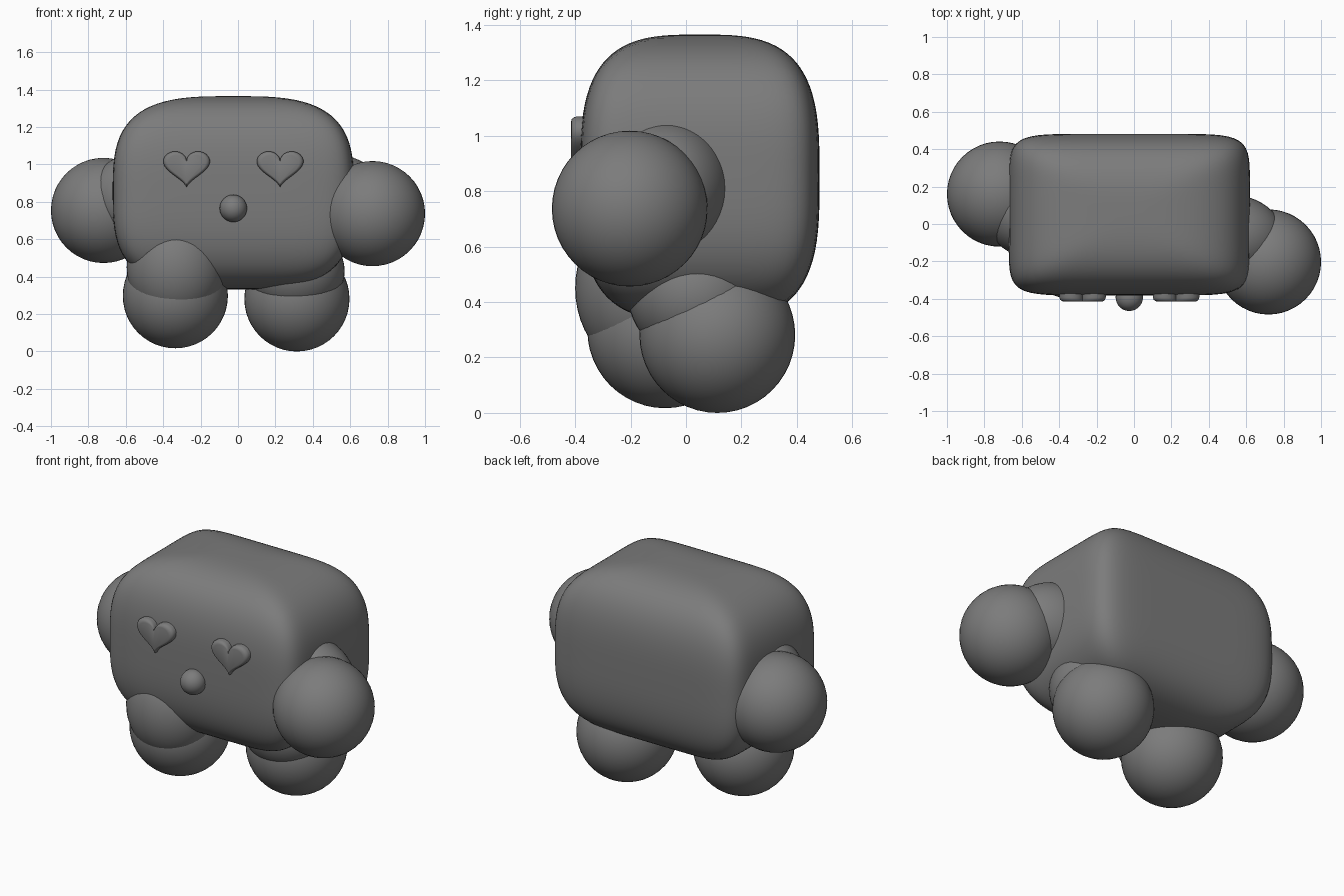
import bpy, bmesh
from math import sin, cos, pi, copysign
from mathutils import Vector

old = bpy.data.objects.get("Cube")
if old:
    bpy.data.objects.remove(old, do_unlink=True)

grey = bpy.data.materials.new("dark grey")
grey.use_nodes = True
grey.diffuse_color = (0.2, 0.2, 0.2, 1)
grey.node_tree.nodes["Principled BSDF"].inputs["Base Color"].default_value = (0.2, 0.2, 0.2, 1)


def finish(bm, name, loc):
    bmesh.ops.recalc_face_normals(bm, faces=bm.faces)
    mesh = bpy.data.meshes.new(name)
    bm.to_mesh(mesh)
    bm.free()
    mesh.materials.append(grey)
    obj = bpy.data.objects.new(name, mesh)
    obj.location = loc
    bpy.context.collection.objects.link(obj)
    bpy.ops.object.select_all(action='DESELECT')
    obj.select_set(True)
    bpy.context.view_layer.objects.active = obj
    bpy.ops.object.shade_smooth_by_angle(angle=0.9)
    return obj


def ball(name, loc, radii):
    bm = bmesh.new()
    bmesh.ops.create_uvsphere(bm, u_segments=48, v_segments=24, radius=1)
    bmesh.ops.scale(bm, vec=radii, verts=bm.verts)
    return finish(bm, name, loc)


def body(loc, half, side_power=7.5, top_power=3.2):
    # Cube grid pushed out to a bulging pillow with tight upright edges
    bm = bmesh.new()
    bmesh.ops.create_cube(bm, size=2)
    bmesh.ops.subdivide_edges(bm, edges=bm.edges[:], cuts=23, use_grid_fill=True)
    for v in bm.verts:
        p = Vector([copysign(abs(c) ** 0.9, c) for c in v.co])
        ring = abs(p.x) ** side_power + abs(p.y) ** side_power
        size = (ring ** (top_power / side_power) + abs(p.z) ** top_power) ** (1 / top_power)
        p /= size
        v.co = [a * b for a, b in zip(p, half)]
    return finish(bm, "body", loc)


def heart(name, loc, width, height, depth, count=48):
    # Stacked heart outlines, shrinking toward the front for a soft rim
    bm = bmesh.new()
    rings = []
    for scale, y in ((1, 0), (1, 0.6), (0.97, 0.8), (0.9, 0.95), (0.8, 1)):
        ring = []
        for i in range(count):
            t = 2 * pi * (i + 0.5) / count
            x = sin(t) ** 3 / 2
            z = (13 * cos(t) - 5 * cos(2 * t) - 2 * cos(3 * t) - cos(4 * t) + 2.5) / 29
            ring.append(bm.verts.new((x * width * scale, -y * depth, z * height * scale)))
        rings.append(ring)
    for a, b in zip(rings, rings[1:]):
        for i in range(count):
            j = (i + 1) % count
            bm.faces.new((a[i], a[j], b[j], b[i]))
    bm.faces.new(rings[0])
    bm.faces.new(rings[-1])
    return finish(bm, name, loc)


body((-0.025, 0.05, 0.848), (0.645, 0.432, 0.517))

# Face
heart("right_eye", (-0.275, -0.36, 0.973), 0.25, 0.195, 0.055)
heart("left_eye", (0.225, -0.36, 0.973), 0.25, 0.195, 0.055)
ball("nose", (-0.025, -0.392, 0.765), (0.073, 0.073, 0.073))

# Limbs: a short stub in the body with a round hand or foot on its end
R = 0.281
limbs = (
    ("left_hand", (0.719, -0.203, 0.737), "left_arm", (0.5, -0.07, 0.81), (0.3, 0.23, 0.245)),
    ("right_hand", (-0.719, 0.16, 0.754), "right_arm", (-0.5, 0.05, 0.82), (0.3, 0.24, 0.25)),
    ("left_foot", (0.315, 0.113, 0.281), "left_leg", (0.31, 0.04, 0.43), (0.26, 0.25, 0.24)),
    ("right_foot", (-0.335, -0.075, 0.298), "right_leg", (-0.33, -0.15, 0.45), (0.265, 0.25, 0.3)),
)
for end, end_loc, stub, stub_loc, radii in limbs:
    ball(end, end_loc, (R, R, R))
    ball(stub, stub_loc, radii)
